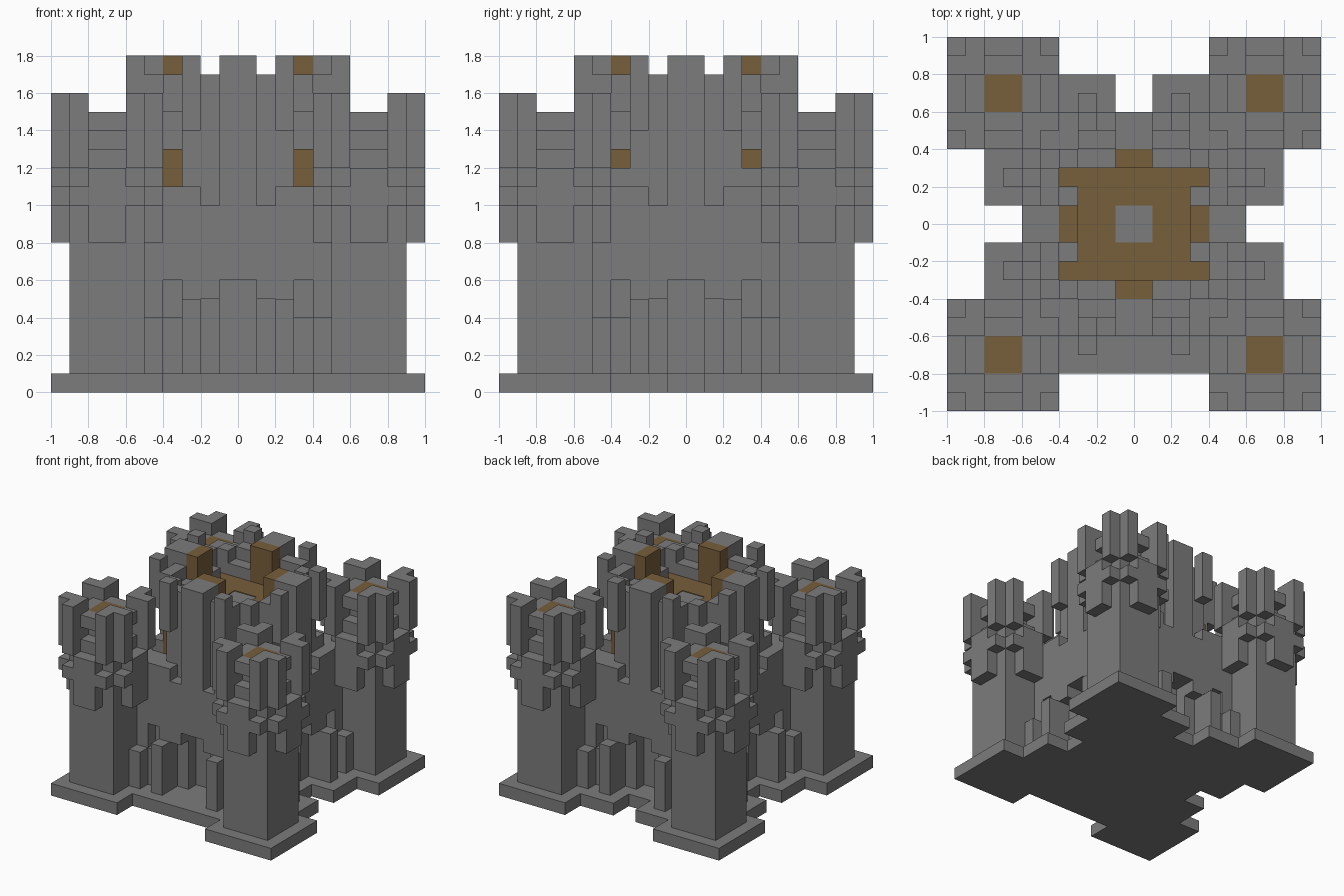
import bpy
import bmesh
from mathutils import Matrix, Vector

UNIT = 0.1  # every part sits on a grid of small cubes

start = bpy.data.objects.get("Cube")
if start:
    bpy.data.objects.remove(start, do_unlink=True)


def make_material(name, rgb):
    mat = bpy.data.materials.new(name)
    mat.use_nodes = True
    color = (*rgb, 1.0)
    mat.diffuse_color = color
    mat.node_tree.nodes["Principled BSDF"].inputs["Base Color"].default_value = color
    return mat


stone = make_material("grey stone", (0.2, 0.2, 0.2))
wood = make_material("brown wood", (0.185, 0.112, 0.044))


def add_box(bm, x, y, z, turn, shift):
    """Box from three (low, high) ranges, given in grid cubes."""
    low, high = Vector((x[0], y[0], z[0])), Vector((x[1], y[1], z[1]))
    local = Matrix.Translation((low + high) / 2) @ Matrix.Diagonal((*(high - low), 1))
    rot = Matrix.Rotation(turn * 1.5707963, 4, "Z")
    place = Matrix.Scale(UNIT, 4) @ Matrix.Translation(shift) @ rot
    bmesh.ops.create_cube(bm, size=1, matrix=place @ local)


def build(name, boxes, mat, turns=range(1), mirror=False, shift=(0, 0, 0)):
    bm = bmesh.new()
    for x, y, z in boxes:
        for turn in turns:
            add_box(bm, x, y, z, turn, shift)
            if mirror:
                add_box(bm, (-x[1], -x[0]), y, z, turn, shift)
    mesh = bpy.data.meshes.new(name)
    bm.to_mesh(mesh)
    bm.free()
    mesh.materials.append(mat)
    obj = bpy.data.objects.new(name, mesh)
    bpy.context.collection.objects.link(obj)
    return obj


def span(r):
    return (-r, r)


SIDES = range(4)
GROUND = (0, 1)

# Base plate: corner pads, centre, and aprons split at three gates
build("base_centre", [(span(6), span(6), GROUND)], stone)
build("base_aprons", [((1, 4), (-8, -6), GROUND)], stone, SIDES, mirror=True)
build("front_doorstep", [(span(1), (-8, -6), GROUND)], stone)
build("base_corners", [((4, 10), (-10, -4), GROUND)], stone, SIDES)

# Corner towers
for side_x, word_x in ((-7, "right"), (7, "left")):
    for side_y, word_y in ((-7, "front"), (7, "back")):
        label = f"{word_y}_{word_x}_tower"
        at = (side_x, side_y, 0)
        build(label + "_body", [
            (span(2), span(2), (1, 12)),
            (span(1), span(1), (12, 14)),
        ], stone, shift=at)
        build(label + "_brackets", [
            (span(1), (-3, -2), (8, 12)),
            (span(2), (-3, -2), (10, 11)),
        ], stone, SIDES, shift=at)
        build(label + "_window_frames", [
            (span(1), (-2, -1), (12, 13)),
            (span(1), (-2, -1), (14, 15)),
        ], stone, SIDES, shift=at)
        build(label + "_corner_merlons", [
            ((1, 2), (-2, -1), (12, 16)),
        ], stone, SIDES, shift=at)
        build(label + "_outer_merlons", [
            ((1, 2), (-3, -2), (12, 16)),
        ], stone, SIDES, mirror=True, shift=at)
        build(label + "_roof_hatch", [(span(1), span(1), (14, 15))], wood, shift=at)

# Lower hall core with door recesses
build("hall_core", [(span(4), span(4), (1, 11))], stone)
build("hall_inner_wall", [
    ((2, 5), (-5, -4), (1, 11)),
    ((0, 2), (-5, -4), (6, 11)),
], stone, SIDES, mirror=True)

# Outer wall on each side, with arch and slit windows
build("hall_outer_wall", [
    ((4, 5), (-6, -5), (1, 11)),
    ((3, 4), (-6, -5), (1, 4)),
    ((3, 4), (-6, -5), (6, 11)),
    ((2, 3), (-6, -5), (1, 11)),
    ((1, 2), (-6, -5), (5, 10)),
], stone, SIDES, mirror=True)
build("door_jambs", [((1, 2), (-5, -4), (1, 6))], stone, SIDES, mirror=True)
build("wall_pilasters", [
    ((2, 3), (-7, -6), (1, 5)),
    ((4, 5), (-7, -6), (1, 4)),
], stone, SIDES, mirror=True)

# Tall buttress over each door, lined with wood inside
build("buttresses", [
    (span(1), (-6, -5), (6, 18)),
    (span(1), (-5, -4), (11, 18)),
], stone, SIDES)
build("buttress_linings", [(span(1), (-4, -3), (15, 18))], wood, SIDES)

# Rounded upper keep with corner window openings
build("keep_body", [
    (span(3), span(5), (11, 15)),
    (span(5), span(3), (11, 15)),
], stone)
build("keep_window_panels", [((3, 4), (-4, -3), (11, 13))], wood, SIDES)
build("keep_window_sills", [
    ((4, 5), (-4, -3), (11, 12)),
    ((4, 5), (3, 4), (11, 12)),
], stone, mirror=True)

# Parapet, walkway steps and merlons
build("keep_parapet", [
    ((1, 3), (-5, -4), (15, 17)),
    ((3, 4), (-4, -3), (15, 17)),
], stone, SIDES, mirror=True)
build("keep_walkway", [((1, 3), (-4, -3), (15, 16))], stone, (0, 2), mirror=True)
build("keep_side_steps", [((3, 4), (1, 2), (15, 16)),
                          ((3, 4), (-2, -1), (15, 16))], stone, mirror=True)
build("keep_merlons", [((2, 3), (-6, -5), (14, 18))], stone, SIDES, mirror=True)

# Wooden roof floor as a thin plate around a stone centre
PLATE = (15, 15.05)
build("keep_floor", [
    (span(4), (2, 3), PLATE),
    (span(3), (1, 2), PLATE),
    ((1, 3), (-1, 1), PLATE),
], wood, (0, 2))
